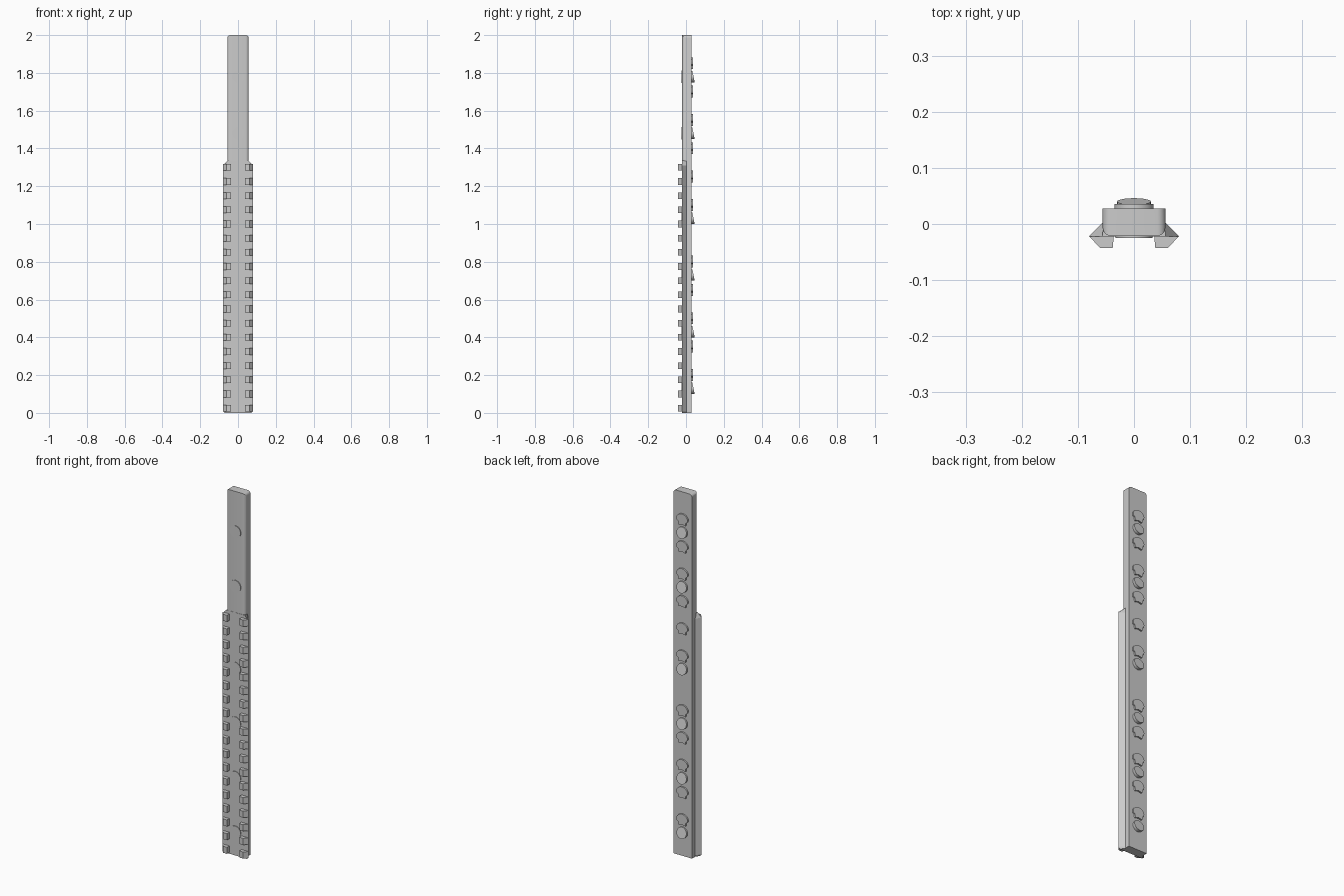
import bpy
import bmesh
import math

cube = bpy.data.objects.get("Cube")
if cube:
    bpy.data.objects.remove(cube, do_unlink=True)


def finish(bm, name, smooth=True):
    bmesh.ops.recalc_face_normals(bm, faces=bm.faces)
    mesh = bpy.data.meshes.new(name)
    bm.to_mesh(mesh)
    bm.free()
    obj = bpy.data.objects.new(name, mesh)
    bpy.context.collection.objects.link(obj)
    if smooth:
        bpy.ops.object.select_all(action='DESELECT')
        obj.select_set(True)
        bpy.context.view_layer.objects.active = obj
        bpy.ops.object.shade_smooth_by_angle(angle=math.radians(30))
    return obj


def loft(bm, loops):
    """Join matching loops of points into a capped solid."""
    rings = [[bm.verts.new(p) for p in loop] for loop in loops]
    for a, b in zip(rings, rings[1:]):
        for i in range(len(a)):
            j = (i + 1) % len(a)
            bm.faces.new((a[i], a[j], b[j], b[i]))
    bm.faces.new(rings[0])
    bm.faces.new(rings[-1])


def circle(radius, count=32):
    return [(radius * math.cos(math.tau * i / count),
             radius * math.sin(math.tau * i / count)) for i in range(count)]


def stud(name, outline, z, y0, y1, slope=0.0):
    """Outline in x and z, raised along y, optionally with a tilted face."""
    bm = bmesh.new()
    loft(bm, [[(x, y0, z + h) for x, h in outline],
              [(x, y1 - slope * h, z + h) for x, h in outline]])
    return finish(bm, name)


# Long bar with rounded front edges and top corners
FRONT, BACK, HALF, TOP = -0.021, 0.028, 0.056, 2.0
bm = bmesh.new()
bar = [(-HALF, FRONT), (HALF, FRONT), (HALF, BACK), (-HALF, BACK)]
loft(bm, [[(x, y, z) for x, y in bar] for z in (0, TOP)])
front_edges = []
for e in bm.edges:
    a, b = (v.co for v in e.verts)
    upright = abs(a.z - b.z) > 1 and a.y < 0
    top_side = min(a.z, b.z) > 1 and abs(a.x - b.x) < 0.001
    if upright or top_side:
        front_edges.append(e)
bmesh.ops.bevel(bm, geom=front_edges, offset=0.015, segments=5,
                profile=0.5, affect='EDGES')
finish(bm, "bar")

# Dovetail rail, narrowed at both ends
bm = bmesh.new()
loops = []
for z, edge in ((0, 0.07), (0.01, 0.08), (1.31, 0.08), (1.335, 0.056)):
    shoulder = min(edge, 0.055)
    rear = 0.003
    front = -0.022
    loops.append([(-edge, front, z), (edge, front, z),
                  (shoulder, rear, z), (-shoulder, rear, z)])
loft(bm, loops)
finish(bm, "dovetail_rail", smooth=False)

# Paired rail teeth
tooth = [(0.036, -0.021), (0.038, -0.043), (0.06, -0.043), (0.08, -0.022)]
bm = bmesh.new()
for i in range(18):
    z = 0.025 + 0.075 * i
    for side in (-1, 1):
        loft(bm, [[(side * x, y, z + h) for x, y in tooth]
                  for h in (-0.018, 0.018)])
finish(bm, "rail_teeth", smooth=False)

# Screw heads in front and sloped screw ends behind
for i, z in enumerate((0.13, 0.43, 0.73, 1.03, 1.48, 1.78)):
    stud(f"screw_head_{i + 1}", circle(0.033), z, -0.015, -0.025)
    stud(f"screw_end_{i + 1}", circle(0.03), z, 0.02, 0.04, slope=0.2)

# Shield-shaped locating lugs on the back
arc = [(0.035 * math.cos(math.radians(a)), 0.032 * math.sin(math.radians(a)))
       for a in range(10, 171, 10)]
shield = arc + [(-0.033, -0.006), (-0.024, -0.012), (-0.021, -0.03),
                (0, -0.025), (0.021, -0.03), (0.024, -0.012), (0.033, -0.006)]
for i, z in enumerate((0.2, 0.35, 0.5, 0.65, 0.8, 1.1, 1.25, 1.4, 1.55, 1.7, 1.85)):
    stud(f"locating_lug_{i + 1}", shield, z, 0.02, 0.036)
